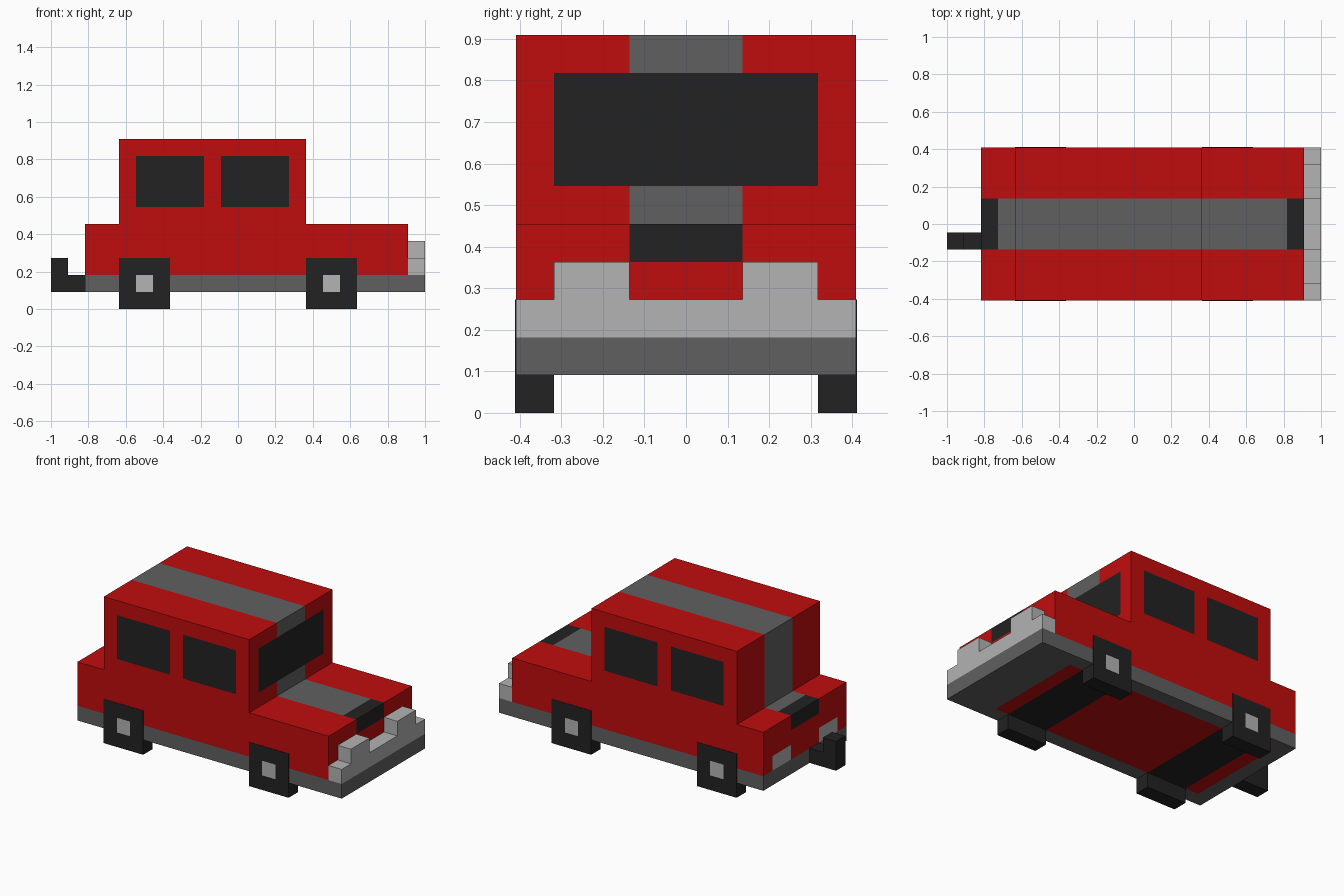
import bpy
import bmesh
from mathutils import Vector

if "Cube" in bpy.data.objects:
    bpy.data.objects.remove(bpy.data.objects["Cube"], do_unlink=True)

U = 2 / 22  # one block; all sizes below are in blocks


def material(name, rgb):
    m = bpy.data.materials.new(name)
    m.use_nodes = True
    m.diffuse_color = (*rgb, 1)
    m.node_tree.nodes["Principled BSDF"].inputs["Base Color"].default_value = (*rgb, 1)
    return m


MATS = [
    material("red paint", (0.527, 0.004, 0.004)),
    material("dark grey", (0.117, 0.117, 0.117)),
    material("light grey", (0.451, 0.451, 0.451)),
    material("black", (0.016, 0.016, 0.016)),
]
RED, DARK, LIGHT, BLACK = range(4)


def block(name, lo, hi, paint, cuts=((), (), ())):
    """Box from lo to hi, cut at the given x, y, z values.
    paint is a colour, or a rule (centre, normal) -> colour, None = open."""
    lo, hi = Vector(lo), Vector(hi)
    bm = bmesh.new()
    bmesh.ops.create_cube(bm, size=1)
    for v in bm.verts:
        v.co = Vector([(lo[i] + hi[i]) / 2 + v.co[i] * (hi[i] - lo[i]) for i in range(3)])
    for axis in range(3):
        normal = Vector([float(i == axis) for i in range(3)])
        for value in cuts[axis]:
            bmesh.ops.bisect_plane(bm, geom=bm.verts[:] + bm.edges[:] + bm.faces[:],
                                   plane_co=normal * value, plane_no=normal)
    bm.normal_update()
    opened = []
    for f in bm.faces:
        colour = paint(f.calc_center_median(), f.normal) if callable(paint) else paint
        if colour is None:
            opened.append(f)
        else:
            f.material_index = colour
    bmesh.ops.delete(bm, geom=opened, context="FACES")
    bmesh.ops.scale(bm, vec=(U, U, U), verts=bm.verts)
    mesh = bpy.data.meshes.new(name)
    bm.to_mesh(mesh)
    bm.free()
    for m in MATS:
        mesh.materials.append(m)
    ob = bpy.data.objects.new(name, mesh)
    bpy.context.collection.objects.link(ob)
    return ob


# Chassis: grey frame, red floor panel, black axle bands underneath
def chassis_paint(c, n):
    if n.z > 0.5:
        return DARK if c.x > 10 else None
    if n.z < -0.5:
        if 4 < abs(c.x) < 7:
            return BLACK
        if abs(c.x) < 8 and abs(c.y) < 3.5:
            return RED
    return DARK


block("chassis", (-9, -4.5, 1), (11, 4.5, 2), chassis_paint,
      ((-8, -7, -4, 4, 7, 8, 10), (-3.5, 3.5), ()))


# Lower body: stripe along the top, black grilles at both ends, rear lights
def body_paint(c, n):
    centre = abs(c.y) < 1.5
    if n.z < -0.5:
        return None
    if n.z > 0.5:
        if -7 < c.x < 4:
            return None
        if centre:
            return BLACK if c.x < -8 or c.x > 9 else DARK
    if abs(n.x) > 0.5:
        if centre and c.z > 4:
            return BLACK
        if n.x < 0 and 1.5 < abs(c.y) < 3.5 and c.z < 3:
            return LIGHT
    return RED


block("lower_body", (-9, -4.5, 2), (10, 4.5, 5), body_paint,
      ((-8, -7, 4, 9), (-3.5, -1.5, 1.5, 3.5), (3, 4)))


# Cabin: side windows, windscreen, stripe over roof and both ends
def cabin_paint(c, n):
    if n.z < -0.5:
        return None
    window_row = 6 < c.z < 9
    if abs(n.y) > 0.5:
        return BLACK if window_row and (-6 < c.x < -2 or -1 < c.x < 3) else RED
    if n.x > 0.5 and window_row and abs(c.y) < 3.5:
        return BLACK
    return DARK if abs(c.y) < 1.5 else RED


block("cabin", (-7, -4.5, 5), (4, 4.5, 10), cabin_paint,
      ((-6, -2, -1, 3), (-3.5, -1.5, 1.5, 3.5), (6, 9)))

# Bumper and headlights
block("bumper", (10, -4.5, 2), (11, 4.5, 3), LIGHT)
for side, y in (("right", -3.5), ("left", 1.5)):
    block(side + "_headlight", (10, y, 3), (11, y + 2, 4), LIGHT)

# Square wheels with hub faces, standing slightly proud of the body
for end, x in (("rear", -7), ("front", 4)):
    for side, s in (("right", -1), ("left", 1)):
        def wheel_paint(c, n, x=x, s=s):
            hub = n.y * s > 0.5 and 1 < c.z < 2 and x + 1 < c.x < x + 2
            return LIGHT if hub else BLACK
        y0, y1 = sorted((3.5 * s, 4.53 * s))
        block(f"{end}_{side}_wheel", (x, y0, 0), (x + 3, y1, 3), wheel_paint,
              ((x + 1, x + 2), (), (1, 2)))

# Exhaust: short pipe with an upturned end
block("exhaust_pipe", (-10, -1.5, 1), (-9, -0.5, 2), BLACK)
block("exhaust_tip", (-11, -1.5, 1), (-10, -0.5, 3), BLACK)
